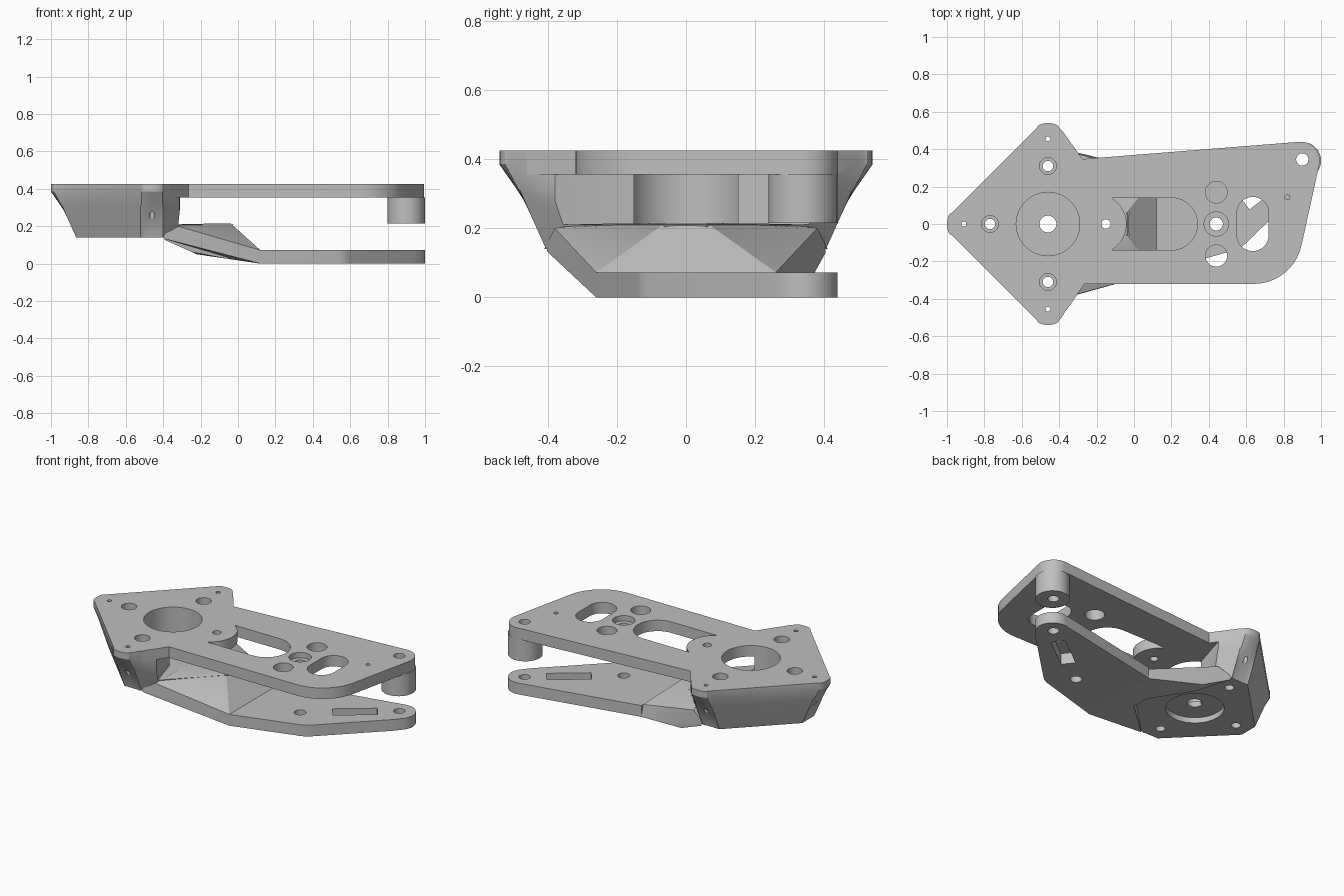
import bpy, bmesh
from math import cos, sin, pi, radians, atan2
from mathutils import Vector

if "Cube" in bpy.data.objects:
    bpy.data.objects.remove(bpy.data.objects["Cube"])

grey = bpy.data.materials.new("plain_grey")
grey.use_nodes = True
colour = (0.52, 0.52, 0.52, 1)
grey.diffuse_color = colour
grey.node_tree.nodes["Principled BSDF"].inputs["Base Color"].default_value = colour


def make_object(name, bm):
    bmesh.ops.recalc_face_normals(bm, faces=bm.faces)
    mesh = bpy.data.meshes.new(name)
    bm.to_mesh(mesh)
    bm.free()
    mesh.materials.append(grey)
    ob = bpy.data.objects.new(name, mesh)
    bpy.context.collection.objects.link(ob)
    return ob


def loft(name, rings):
    """Skin a stack of equal-length rings given as (z, points)."""
    bm = bmesh.new()
    loops = [[bm.verts.new((x, y, z)) for x, y in pts] for z, pts in rings]
    n = len(loops[0])
    for a, b in zip(loops, loops[1:]):
        for i in range(n):
            j = (i + 1) % n
            bm.faces.new((a[i], a[j], b[j], b[i]))
    bm.faces.new(loops[0])
    bm.faces.new(loops[-1])
    return make_object(name, bm)


def prism(name, pts, z0, z1):
    return loft(name, [(z0, pts), (z1, pts)])


def arc(cx, cy, r, a0, a1, n=16):
    angles = [radians(a0 + (a1 - a0) * i / n) for i in range(n + 1)]
    return [(cx + r * cos(a), cy + r * sin(a)) for a in angles]


def cylinder(name, x, y, r, z0, z1):
    return prism(name, arc(x, y, r, 0, 360, 40)[:-1], z0, z1)


def rounded(corners, steps=10):
    """Polygon outline from (x, y, corner radius)."""
    out = []
    for i, (x, y, r) in enumerate(corners):
        p = Vector((x, y))
        if r == 0:
            out.append((x, y))
            continue
        u = (Vector(corners[i - 1][:2]) - p).normalized()
        v = (Vector(corners[(i + 1) % len(corners)][:2]) - p).normalized()
        half = u.angle(v) / 2
        mid = (u + v).normalized()
        c = p + mid * (r / sin(half))
        start = atan2(-mid.y, -mid.x)
        sweep = pi / 2 - half
        turn = 1 if u.x * v.y - u.y * v.x < 0 else -1
        for k in range(steps + 1):
            a = start + turn * sweep * (2 * k / steps - 1)
            out.append((c.x + r * cos(a), c.y + r * sin(a)))
    return out


def cut(ob, cutters):
    for c in cutters:
        m = ob.modifiers.new("cut", "BOOLEAN")
        m.operation, m.solver, m.object = "DIFFERENCE", "EXACT", c
    bpy.context.view_layer.update()
    deps = bpy.context.evaluated_depsgraph_get()
    mesh = bpy.data.meshes.new_from_object(ob.evaluated_get(deps))
    ob.modifiers.clear()
    ob.data = mesh


HX = -0.46      # centre of the diamond head
TOP, UNDER, FLOOR, BASE = 0.425, 0.355, 0.21, 0.14


def diamond(flat, tip):
    """Diamond section: flat sets the side distance, tip the corner reach."""
    pts = []
    for q in range(4):
        ca, sa = cos(q * pi / 2), sin(q * pi / 2)
        for k in range(9):
            t = pi * (k / 8 - 0.5)
            inner = flat - 0.06
            x, y = inner + (tip - inner) * cos(t), 0.06 * sin(t)
            pts.append((HX + x * ca - y * sa, x * sa + y * ca))
    return pts


# Solid parts
head = loft("diamond_head", [
    (BASE, diamond(0.465, 0.405)), (0.18, diamond(0.483, 0.415)),
    (0.24, diamond(0.51, 0.443)), (0.31, diamond(0.54, 0.488)),
    (0.385, diamond(0.573, 0.54)), (TOP, diamond(0.573, 0.54))])

top_plate = prism("top_plate", rounded([
    (-0.36, -0.46, 0), (-0.265, -0.32, 0), (0.85, -0.32, 0.26), (1.02, 0.45, 0.1),
    (-0.28, 0.347, 0), (-0.36, 0.46, 0), (-0.6, 0, 0)]), UNDER, TOP)

bottom_plate = prism("bottom_plate", rounded([
    (0.12, -0.26, 0), (0.57, -0.13, 0.15), (0.94, 0.23, 0)])
    + arc(0.9, 0.338, 0.1, -35, 102) + [(0.12, 0.28)], 0, 0.072)

corner_post = cylinder("corner_post", 0.9, 0.338, 0.1, 0.215, UNDER)

# Sloping arm joining the head floor to the bottom plate
bm = bmesh.new()
for x, y, z in ((-0.04, 0.06, 0.215), (-0.3, 0.3, 0.212), (-0.32, 0.38, 0.2),
                (0.12, 0.26, 0.072), (-0.42, 0.41, BASE)):
    bm.verts.new((x, y, z))
    bm.verts.new((x, -y, z))
for p in ((0.12, -0.26, 0), (0.12, 0.28, 0), (-0.22, 0.36, 0.05)):
    bm.verts.new(p)
bmesh.ops.convex_hull(bm, input=bm.verts)
arm = make_object("sloping_arm", bm)

# Cutters for the motor seat and its screws
seat = [
    cylinder("bore", HX, 0, 0.17, FLOOR, 0.6),
    cylinder("shaft_hole", HX, 0, 0.045, -0.1, 0.6),
    cylinder("boss_recess", HX, 0, 0.17, -0.1, 0.175),
    cylinder("inner_screw_hole", -0.15, 0, 0.025, -0.1, 0.6)]
for dx, dy in ((-1, 0), (0, 1), (0, -1)):
    seat += [
        cylinder("screw_hole", HX + 0.31 * dx, 0.31 * dy, 0.028, -0.1, 0.6),
        cylinder("screw_head", HX + 0.31 * dx, 0.31 * dy, 0.045, FLOOR, 0.6),
        cylinder("pin_hole", HX + 0.45 * dx, 0.455 * dy, 0.013, -0.1, 0.6)]
motor_pocket = prism("motor_pocket", diamond(0.47, 0.41), -0.1, BASE)

# Open gap between the head floor and the top plate
gap = prism("gap", [(-0.385, 0), (-0.38, -0.15), (-0.31, -0.385), (-0.29, -0.7),
                    (0.4, -0.7), (0.4, 0.7), (-0.29, 0.7), (-0.31, 0.385),
                    (-0.38, 0.15)], FLOOR, UNDER)
shoulders = [prism("shoulder", [(-0.406, s * 0.53), (-0.275, s * w), (0.3, s * w),
                                (0.3, s * 0.8), (-0.406, s * 0.8)], FLOOR, 0.6)
             for s, w in ((1, 0.347), (-1, 0.32))]

# Cutters for the plates
window = prism("window", arc(0.2, 0, 0.14, -90, 90) + arc(-0.2, 0, 0.16, 61, -61), 0.3, 0.6)
long_slot = prism("long_slot", arc(0.635, 0.06, 0.085, 0, 180)
                  + arc(0.635, -0.06, 0.085, 180, 360), 0.3, 0.6)
post_hole = cylinder("post_hole", 0.9, 0.345, 0.033, -0.1, 0.6)
mount_hole = cylinder("mount_hole", 0.44, 0, 0.035, -0.1, 0.6)
plate_cuts = [
    window, long_slot, post_hole, mount_hole,
    cylinder("mount_head", 0.44, 0, 0.065, 0.39, 0.6),
    cylinder("side_hole", 0.44, 0.17, 0.058, 0.3, 0.6),
    cylinder("side_hole", 0.44, -0.17, 0.058, 0.3, 0.6),
    cylinder("small_hole", 0.82, 0.143, 0.013, 0.3, 0.6)]
along, across = Vector((0.8, 0.6)) * 0.13, Vector((-0.6, 0.8)) * 0.043
middle = Vector((0.695, 0.19))
angled_slot = prism("angled_slot", [
    tuple(middle + along * a + across * b)
    for a, b in ((-1, -1), (1, -1), (1, 1), (-1, 1))], -0.1, 0.2)

cut(head, [gap] + shoulders + seat + [window])
cut(top_plate, seat + plate_cuts)
cut(bottom_plate, [post_hole, mount_hole, angled_slot])
cut(corner_post, [post_hole])
cut(arm, [motor_pocket] + seat)

# Drop the cutters and finish the shading
parts = [head, top_plate, bottom_plate, corner_post, arm]
helpers = set(seat + shoulders + plate_cuts + [motor_pocket, gap, angled_slot])
for c in helpers:
    bpy.data.objects.remove(c)
for ob in bpy.context.view_layer.objects:
    ob.select_set(ob in parts)
bpy.context.view_layer.objects.active = head
bpy.ops.object.shade_smooth_by_angle(angle=radians(25))
